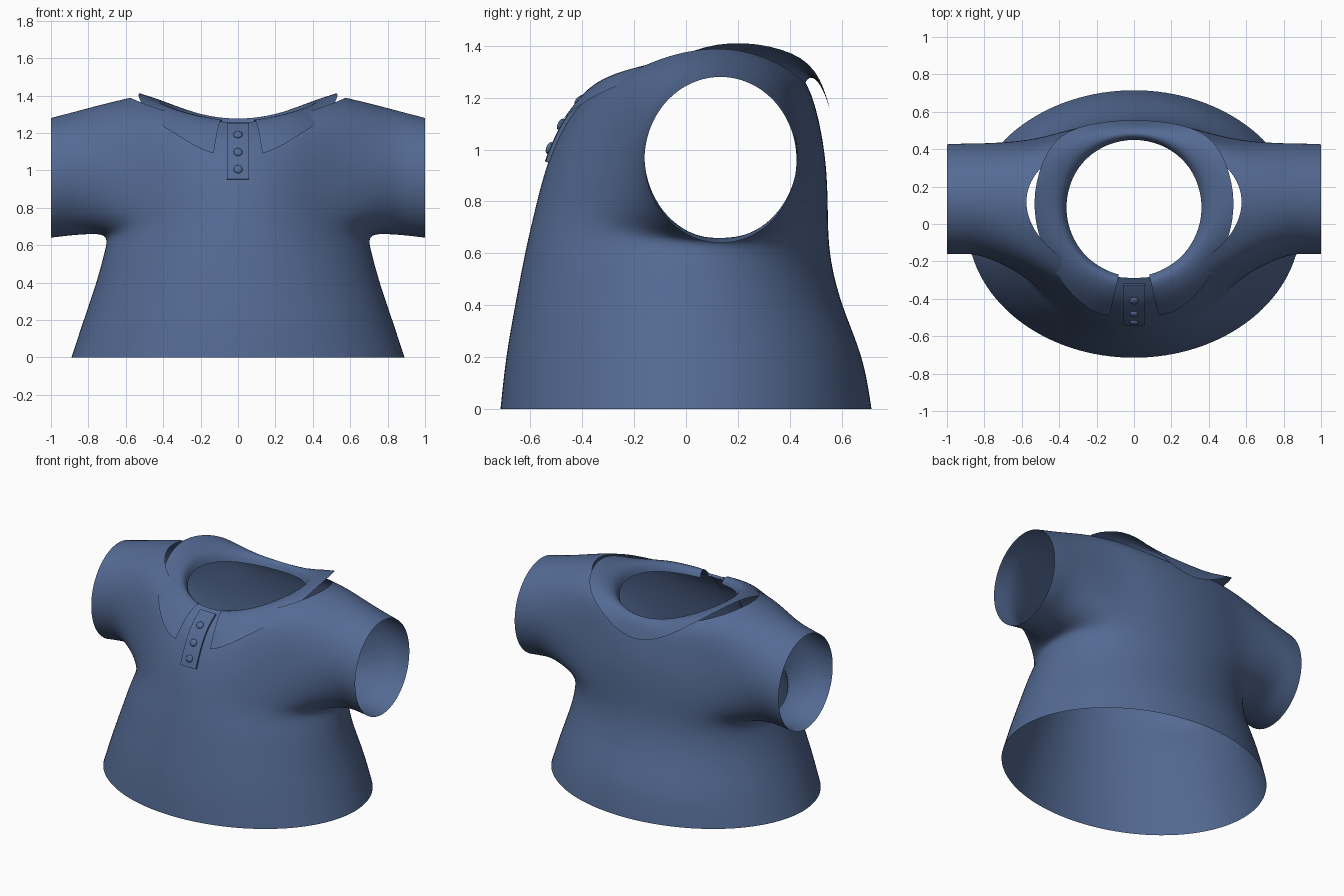
import bpy, bmesh, math
from mathutils import Vector
from mathutils.bvhtree import BVHTree

if "Cube" in bpy.data.objects:
    bpy.data.objects.remove(bpy.data.objects["Cube"])

blue = bpy.data.materials.new("denim_blue")
blue.diffuse_color = (0.088, 0.145, 0.295, 1)
blue.use_nodes = True
blue.node_tree.nodes["Principled BSDF"].inputs["Base Color"].default_value = blue.diffuse_color


def finish(bm, name, levels=0):
    """Turn a bmesh into a smooth object, optionally subdivided."""
    mesh = bpy.data.meshes.new(name)
    bm.to_mesh(mesh)
    bm.free()
    mesh.materials.append(blue)
    for p in mesh.polygons:
        p.use_smooth = True
    ob = bpy.data.objects.new(name, mesh)
    bpy.context.collection.objects.link(ob)
    if levels:
        m = ob.modifiers.new("smooth", 'SUBSURF')
        m.levels = m.render_levels = levels
        m.boundary_smooth = 'PRESERVE_CORNERS'
    return ob


def face_outward(bm, test):
    """Make normals consistent, with faces chosen by test pointing to -y."""
    bmesh.ops.recalc_face_normals(bm, faces=bm.faces[:])
    bm.normal_update()
    if sum(f.normal.y for f in bm.faces if test(f.calc_center_median())) > 0:
        bmesh.ops.reverse_faces(bm, faces=bm.faces[:])


# Shirt body: rows of (side x, side y, side z, front y, back y, front/back z)
N = 16
GROW = 3 / (2 + math.cos(2 * math.pi / N))      # offsets subdivision shrinkage
rows = [
    (0.89, 0.0, 0.0, -0.715, 0.715, 0.0),
    (0.825, 0.0, 0.2, -0.695, 0.685, 0.2),
    (0.755, 0.0, 0.4, -0.66, 0.595, 0.4),
    (0.71, 0.03, 0.57, -0.625, 0.545, 0.6),
    (0.69, 0.12, 0.655, -0.59, 0.54, 0.77),
    (0.69, 0.135, 0.85, -0.545, 0.535, 0.95),
    (0.69, 0.135, 1.10, -0.475, 0.51, 1.10),
    (0.69, 0.135, 1.37, -0.395, 0.485, 1.19),
    (0.575, 0.12, 1.395, -0.29, 0.46, 1.25),
]
bm = bmesh.new()
grid = []
for sx, sy, sz, fy, by, fz in rows:
    ring = []
    for j in range(N):
        t = 2 * math.pi * j / N
        c, s = math.cos(t), math.sin(t)
        y = sy * c * c + (fy + by) / 2 * s * s + (by - fy) / 2 * s * GROW
        ring.append(bm.verts.new((sx * c * GROW, y, sz * c * c + fz * s * s)))
    grid.append(ring)

LOW, HIGH = 4, 7                                # armhole rows
for r in range(len(rows) - 1):
    for j in range(N):
        at_side = j in (14, 15, 0, 1, 6, 7, 8, 9)
        if not (LOW <= r < HIGH and at_side):
            bm.faces.new((grid[r][j], grid[r][(j + 1) % N],
                          grid[r + 1][(j + 1) % N], grid[r + 1][j]))

# Sleeves: extend each armhole loop to elliptical rings ending at the cuff
for side in (1, -1):
    def col(k):
        return k % N if side > 0 else (8 - k) % N
    loop = [grid[HIGH][col(k)] for k in range(-2, 3)]
    loop += [grid[r][col(2)] for r in range(HIGH - 1, LOW, -1)]
    loop += [grid[LOW][col(k)] for k in range(2, -3, -1)]
    loop += [grid[r][col(-2)] for r in range(LOW + 1, HIGH)]
    n = len(loop)
    grow = 3 / (2 + math.cos(2 * math.pi / n))
    for x, cy, cz, ay, az in ((0.81, 0.135, 0.995, 0.295, 0.335),
                              (0.92, 0.135, 0.975, 0.295, 0.325),
                              (1.0, 0.133, 0.96, 0.293, 0.32)):
        ring = []
        for i in range(n):
            a = math.pi / 2 - (i - 2) * 2 * math.pi / n
            ring.append(bm.verts.new((side * x, cy + ay * grow * math.cos(a),
                                      cz + az * grow * math.sin(a))))
        for i in range(n):
            k = (i + 1) % n
            bm.faces.new((loop[i], loop[k], ring[k], ring[i]))
        loop = ring
bmesh.ops.delete(bm, geom=[v for v in bm.verts if not v.link_faces], context='VERTS')
face_outward(bm, lambda c: c.y < -0.4 and c.z < 0.9)
body = finish(bm, "shirt_body", 3)

# Collar: outer edge from the front tip round to the centre back
edge = [(0.13, -0.49, 1.09), (0.22, -0.475, 1.12), (0.34, -0.375, 1.20),
        (0.43, -0.25, 1.25), (0.51, -0.08, 1.34), (0.545, 0.12, 1.42),
        (0.5, 0.33, 1.405), (0.4, 0.49, 1.34), (0.2, 0.545, 1.2), (0, 0.56, 1.13)]
edge += [(-x, y, z) for x, y, z in reversed(edge[:-1])]
bm = bmesh.new()
previous = None
for p in edge:
    outer = Vector(p)
    out = Vector((outer.x, outer.y - 0.09, 0)).normalized()
    crest = Vector((0, 0.09, 0)) + out * 0.395
    crest.z = 1.29 + 0.45 * crest.x ** 2
    stand = crest - out * 0.025 - Vector((0, 0, 0.06))
    middle = (crest + outer) / 2 + Vector((0, 0, 0.03 * abs(out.y))) + out * 0.01
    strip = [bm.verts.new(v) for v in (stand, crest, middle, outer)]
    if previous:
        for i in range(3):
            bm.faces.new((previous[i], strip[i], strip[i + 1], previous[i + 1]))
    previous = strip
face_outward(bm, lambda c: c.y < -0.35)
finish(bm, "collar", 2)

# Front surface lookup for the trim
bpy.context.view_layer.update()
tree = BVHTree.FromObject(body, bpy.context.evaluated_depsgraph_get())


def on_front(x, z):
    hit, normal, _, _ = tree.ray_cast(Vector((x, -2, z)), Vector((0, 1, 0)))
    if hit is None or hit.y > 0:
        return Vector((x, -0.29, z)), Vector((0, -0.7, 0.7))
    return hit, (normal if normal.y < 0 else -normal)


# Button placket: thin strip following the chest
bm = bmesh.new()
layers = []
for lift in (-0.004, 0.014):
    layer = []
    for i in range(11):
        line = []
        for x in (-0.058, 0, 0.058):
            p, nrm = on_front(x, 0.95 + 0.029 * i)
            line.append(bm.verts.new(p + nrm * lift))
        layer.append(line)
    layers.append(layer)
for layer in layers:
    for i in range(10):
        for j in range(2):
            bm.faces.new((layer[i][j], layer[i][j + 1],
                          layer[i + 1][j + 1], layer[i + 1][j]))
rims = [[la[0][0], la[0][1], la[0][2]] + [la[i][2] for i in range(1, 11)]
        + [la[10][1]] + [la[i][0] for i in range(10, 0, -1)] for la in layers]
for i in range(len(rims[0])):
    k = (i + 1) % len(rims[0])
    bm.faces.new((rims[0][i], rims[0][k], rims[1][k], rims[1][i]))
bmesh.ops.recalc_face_normals(bm, faces=bm.faces[:])
placket = finish(bm, "button_placket")
bpy.context.view_layer.objects.active = placket
placket.select_set(True)
bpy.ops.object.shade_smooth_by_angle()

# Three domed buttons
for i, z in enumerate((1.0, 1.09, 1.18)):
    p, nrm = on_front(0, z)
    bm = bmesh.new()
    bmesh.ops.create_uvsphere(bm, u_segments=16, v_segments=8, radius=0.024)
    bmesh.ops.scale(bm, vec=(1, 1, 0.5), verts=bm.verts)
    button = finish(bm, f"button_{i + 1}")
    button.location = p + nrm * 0.016
    button.rotation_euler = nrm.to_track_quat('Z', 'Y').to_euler()
